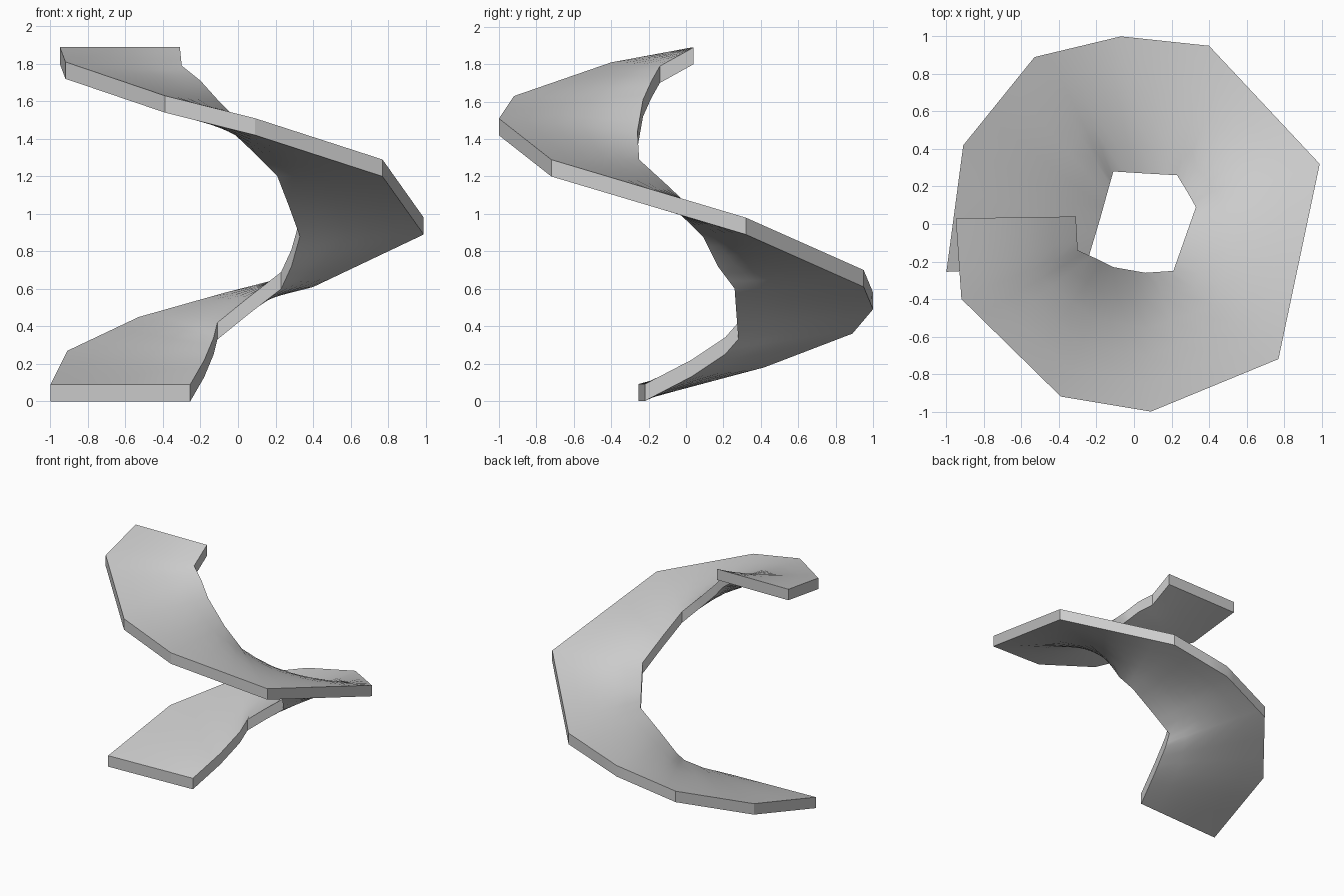
import bpy
import bmesh
from mathutils import Vector

if "Cube" in bpy.data.objects:
    bpy.data.objects.remove(bpy.data.objects["Cube"])

THICK = 0.09   # vertical thickness of the ramp
ACROSS = 5     # strips between outer and inner edge
ALONG = 3      # steps between cross sections

# Cross sections from bottom to top: outer edge point, inner edge point (top surface)
SECTIONS = [
    ((-1.00, -0.255, 0.09), (-0.255, -0.22, 0.09)),
    ((-0.91, 0.42, 0.27), (-0.18, 0.03, 0.22)),
    ((-0.53, 0.89, 0.45), (-0.13, 0.21, 0.34)),
    ((-0.30, 0.945, 0.515), (-0.11, 0.28, 0.42)),
    ((-0.07, 1.00, 0.58), (0.05, 0.27, 0.55)),
    ((0.40, 0.95, 0.70), (0.23, 0.26, 0.69)),
    ((0.695, 0.635, 0.84), (0.285, 0.17, 0.81)),
    ((0.99, 0.32, 0.98), (0.33, 0.09, 0.97)),
    ((0.88, -0.20, 1.135), (0.27, -0.08, 1.135)),
    ((0.77, -0.72, 1.29), (0.21, -0.25, 1.29)),
    ((0.09, -1.00, 1.51), (0.06, -0.26, 1.44)),
    ((-0.39, -0.92, 1.63), (-0.11, -0.23, 1.61)),
    ((-0.655, -0.66, 1.72), (-0.20, -0.185, 1.71)),
    ((-0.92, -0.40, 1.81), (-0.30, -0.14, 1.79)),
    ((-0.95, 0.03, 1.89), (-0.31, 0.04, 1.89)),
]


def refine(points, steps):
    """Insert evenly spaced points along a polyline."""
    out = []
    for a, b in zip(points, points[1:]):
        out += [a.lerp(b, k / steps) for k in range(steps)]
    return out + [points[-1]]


outer = refine([Vector(s[0]) for s in SECTIONS], ALONG)
inner = refine([Vector(s[1]) for s in SECTIONS], ALONG)

# Loft closed cross-section loops (top row, then bottom row reversed)
bm = bmesh.new()
drop = Vector((0, 0, -THICK))
rings = []
for o, i in zip(outer, inner):
    top = [o.lerp(i, k / ACROSS) for k in range(ACROSS + 1)]
    bottom = [p + drop for p in reversed(top)]
    rings.append([bm.verts.new(p) for p in top + bottom])

n = len(rings[0])
for a, b in zip(rings, rings[1:]):
    for k in range(n):
        m = (k + 1) % n
        bm.faces.new((a[k], a[m], b[m], b[k]))

# End caps
bm.faces.new(rings[0])
bm.faces.new(rings[-1])
bmesh.ops.recalc_face_normals(bm, faces=bm.faces)

# Spiral ramp object
mesh = bpy.data.meshes.new("spiral_ramp")
bm.to_mesh(mesh)
bm.free()
ramp = bpy.data.objects.new("spiral_ramp", mesh)
bpy.context.collection.objects.link(ramp)

# Smooth walking surface, crisp rim edges
bpy.context.view_layer.objects.active = ramp
ramp.select_set(True)
bpy.ops.object.shade_smooth_by_angle(angle=0.45)
